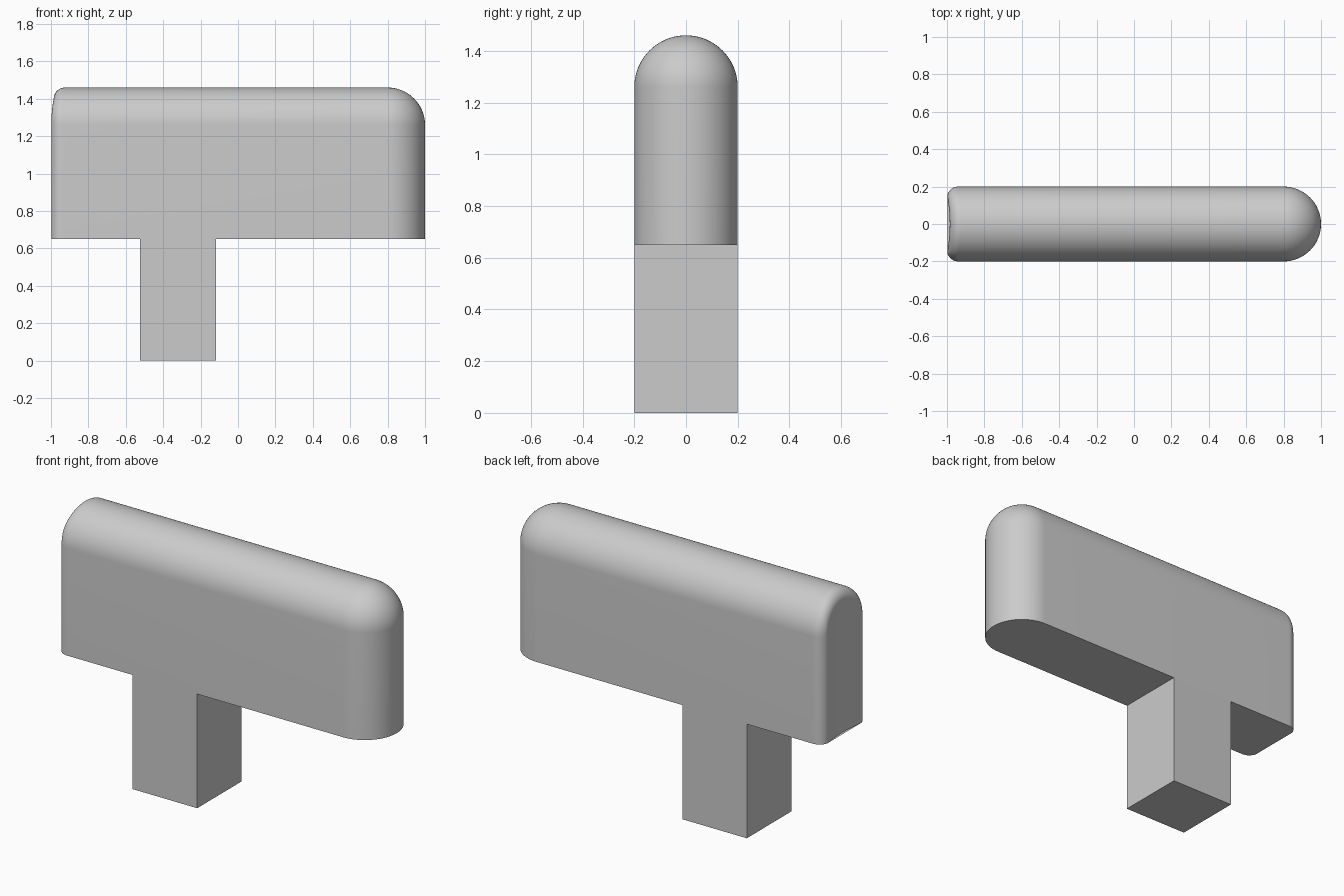
import bpy, bmesh
from math import sin, cos, pi, radians

cube = bpy.data.objects.get("Cube")
if cube:
    bpy.data.objects.remove(cube, do_unlink=True)

HALF, BASE, SPRING = 0.2, 0.65, 1.26   # half width, underside, start of the arch
FILLET, DIP = 0.06, 0.015              # rim rounding and hollow of the scooped end
ARC, STEPS = 40, 16

grey = bpy.data.materials.new("grey")
grey.use_nodes = True
grey.diffuse_color = (0.6, 0.6, 0.6, 1)
grey.node_tree.nodes["Principled BSDF"].inputs["Base Color"].default_value = (0.6, 0.6, 0.6, 1)


def finish(bm, name):
    mesh = bpy.data.meshes.new(name)
    bm.to_mesh(mesh)
    bm.free()
    mesh.materials.append(grey)
    obj = bpy.data.objects.new(name, mesh)
    bpy.context.collection.objects.link(obj)
    return obj


def hollow(y):
    return DIP * max(0, 1 - (y / 0.155) ** 2)


def arch(bm, r, x, scooped):
    """Arch-shaped section of half width r, open at the underside."""
    pts = [(-r, BASE)]
    pts += [(-r * cos(pi * i / ARC), SPRING + r * sin(pi * i / ARC)) for i in range(ARC + 1)]
    pts.append((r, BASE))
    return [bm.verts.new((x + (hollow(y) if scooped else 0), y, z)) for y, z in pts]


# Head: arches lofted from the scooped end to the domed end
bm = bmesh.new()
angles = [pi / 2 * i / STEPS for i in range(STEPS + 1)]
inner = HALF - FILLET
rings = [arch(bm, inner * i / STEPS, -1, True) for i in range(STEPS)]
rings += [arch(bm, inner + FILLET * sin(a), -1 + FILLET * (1 - cos(a)), True) for a in angles]
rings.append(arch(bm, HALF, -0.92, False))
rings += [arch(bm, HALF * cos(a), 1 - HALF + HALF * sin(a), False) for a in angles]
for a, b in zip(rings, rings[1:]):
    for i in range(len(a) - 1):
        bm.faces.new((a[i], a[i + 1], b[i + 1], b[i]))
    bm.faces.new((a[0], b[0], b[-1], a[-1]))
bmesh.ops.remove_doubles(bm, verts=bm.verts, dist=0.0001)
bmesh.ops.recalc_face_normals(bm, faces=bm.faces)
head = finish(bm, "head")
bpy.ops.object.select_all(action="DESELECT")
head.select_set(True)
bpy.context.view_layer.objects.active = head
bpy.ops.object.shade_smooth_by_angle(angle=radians(35))

# Stem: square post, open where it meets the head
bm = bmesh.new()
bmesh.ops.create_cube(bm, size=1)
for v in bm.verts:
    v.co = (v.co.x * 0.406 - 0.32, v.co.y * 2 * HALF, (v.co.z + 0.5) * BASE)
top = [f for f in bm.faces if f.normal.z > 0.9]
bmesh.ops.delete(bm, geom=top, context="FACES_ONLY")
finish(bm, "stem")
